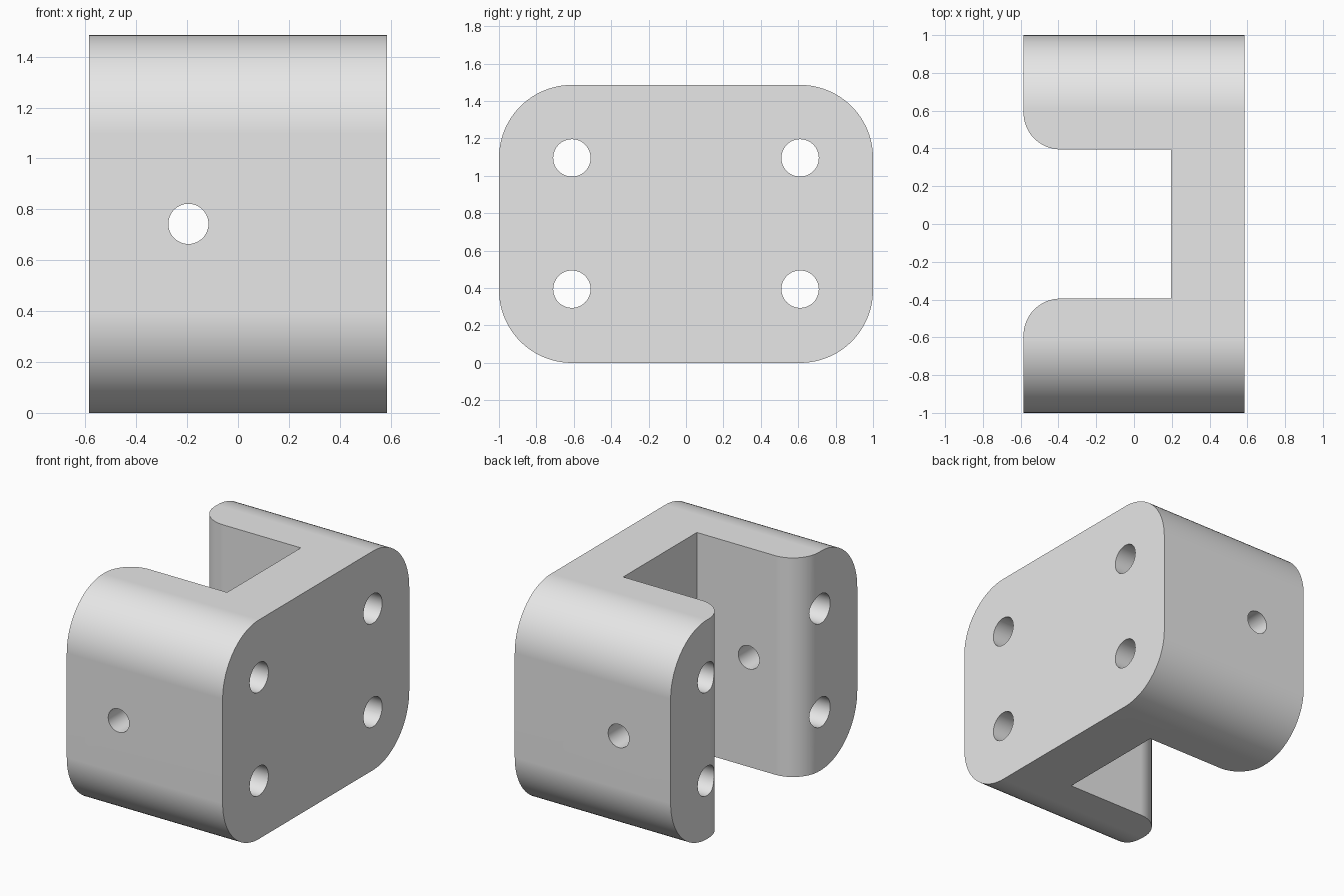
import bpy, bmesh, math
from mathutils import Vector

if "Cube" in bpy.data.objects:
    bpy.data.objects.remove(bpy.data.objects["Cube"])

U = 0.195                      # base module: slot depth is 4U, corner radius 2U
HX, HY, H = 0.585, 1.0, 1.486  # half width, half depth, height
R = 0.39                       # big corner radius
HOLE_Y, HOLE_Z = HY - R, (R + 0.004, H - R)


def arc(cx, cy, r, a0, a1, n=24):
    return [(cx + r * math.cos(math.radians(a0 + (a1 - a0) * i / n)),
             cy + r * math.sin(math.radians(a0 + (a1 - a0) * i / n))) for i in range(n + 1)]


def prism(name, points, direction):
    """Extrude a closed outline of 3D points along a direction."""
    bm = bmesh.new()
    face = bm.faces.new([bm.verts.new(p) for p in points])
    new = bmesh.ops.extrude_face_region(bm, geom=[face])["geom"]
    bmesh.ops.translate(bm, vec=Vector(direction),
                        verts=[v for v in new if isinstance(v, bmesh.types.BMVert)])
    bmesh.ops.recalc_face_normals(bm, faces=bm.faces)
    mesh = bpy.data.meshes.new(name)
    bm.to_mesh(mesh)
    bm.free()
    obj = bpy.data.objects.new(name, mesh)
    bpy.context.collection.objects.link(obj)
    return obj


def combine(target, tool, operation):
    tool.hide_render = True
    mod = target.modifiers.new("cut", 'BOOLEAN')
    mod.operation, mod.solver, mod.object = operation, 'EXACT', tool
    bpy.context.view_layer.objects.active = target
    bpy.ops.object.modifier_apply(modifier=mod.name)
    bpy.data.objects.remove(tool)


# U-shaped plan with rounded arm tips, taller and deeper than needed
tip = arc(-HX + U, 2 * U + 0.005 + U, U, 180, 270)
half = [(HX, 1.2), (-HX, 1.2)] + tip + [(U, 2 * U + 0.005)]
plan = half + [(x, -y) for x, y in reversed(half)]
bracket = prism("clevis_bracket", [(x, y, -0.2) for x, y in plan], (0, 0, H + 0.4))

# Rounded rectangle side outline trims it to shape
side = []
for sy, top, a in ((1, 1, 0), (-1, 1, 90), (-1, 0, 180), (1, 0, 270)):
    side += arc(sy * (HY - R), H - R if top else R, R, a, a + 90)
combine(bracket, prism("side_outline", [(-0.8, y, z) for y, z in side], (1.6, 0, 0)), 'INTERSECT')

# Four mounting holes along x
for y in (-HOLE_Y, HOLE_Y):
    for z in HOLE_Z:
        ring = arc(y, z, 0.1, 0, 360, 48)[:-1]
        combine(bracket, prism("mount_hole", [(-1, a, b) for a, b in ring], (2, 0, 0)), 'DIFFERENCE')

# Pin hole through both arms along y
ring = arc(-U, H / 2, 0.079, 0, 360, 48)[:-1]
combine(bracket, prism("pin_hole", [(a, -1.3, b) for a, b in ring], (0, 2.6, 0)), 'DIFFERENCE')

# Plain grey finish, smooth curves with crisp edges
grey = bpy.data.materials.new("light_grey")
grey.diffuse_color = (0.8, 0.8, 0.8, 1)
grey.use_nodes = True
grey.node_tree.nodes["Principled BSDF"].inputs["Base Color"].default_value = grey.diffuse_color
bracket.data.materials.clear()
bracket.data.materials.append(grey)
for p in bracket.data.polygons:
    p.material_index = 0
bpy.ops.object.select_all(action='DESELECT')
bracket.select_set(True)
bpy.context.view_layer.objects.active = bracket
bpy.ops.object.shade_smooth_by_angle(angle=math.radians(30))
weighted = bracket.modifiers.new("weighted_normals", 'WEIGHTED_NORMAL')
weighted.keep_sharp = True
